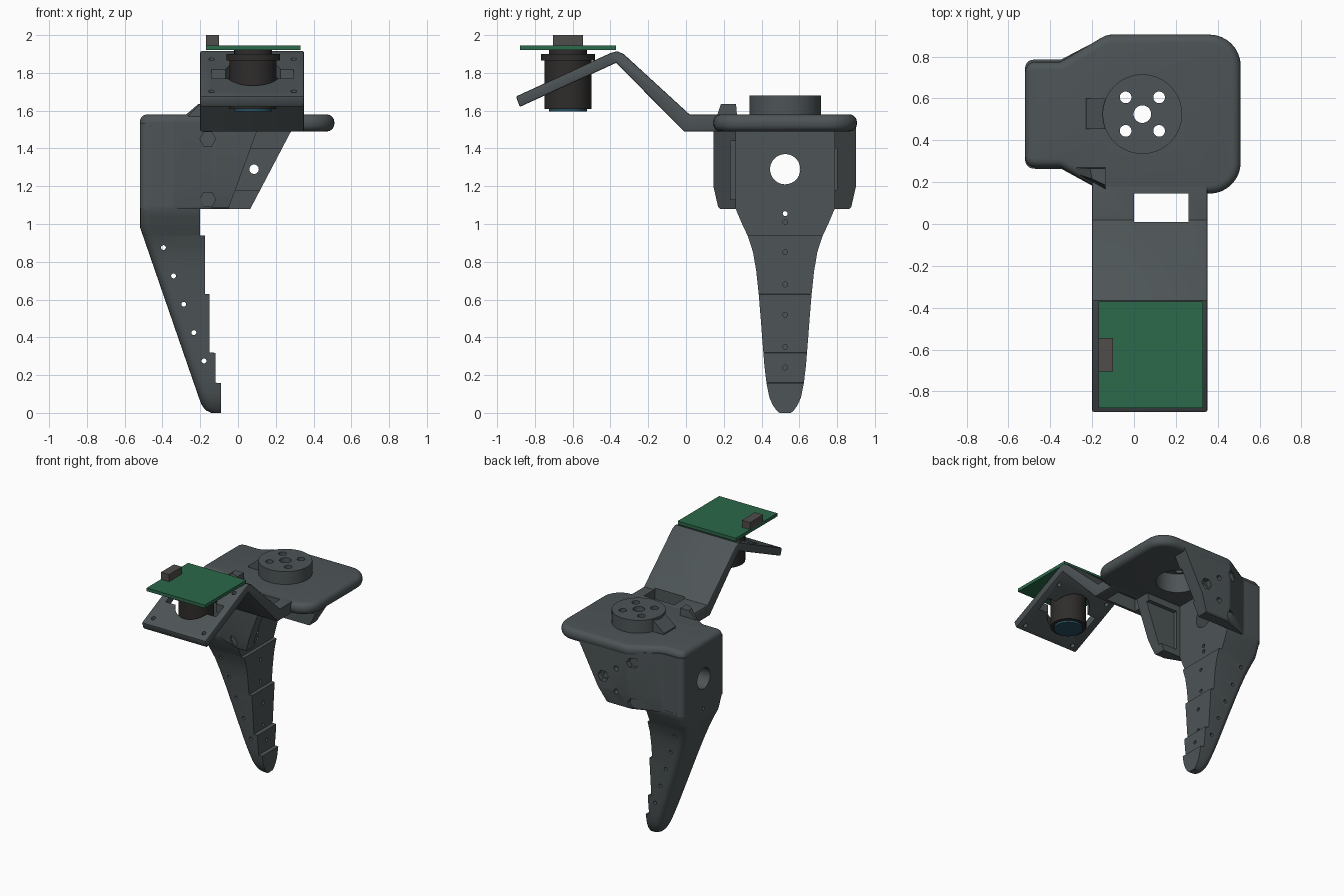
import bpy, bmesh
from math import sin, cos, pi, radians
from mathutils import Vector

if "Cube" in bpy.data.objects:
    bpy.data.objects.remove(bpy.data.objects["Cube"])


def material(name, rgb):
    m = bpy.data.materials.new(name)
    m.diffuse_color = (*rgb, 1)
    m.use_nodes = True
    m.node_tree.nodes["Principled BSDF"].inputs["Base Color"].default_value = m.diffuse_color
    return m


SLATE = material("slate", (0.075, 0.09, 0.095))
GREEN = material("board_green", (0.025, 0.14, 0.07))
BLACK = material("lens_black", (0.028, 0.026, 0.025))
BROWN = material("connector_grey", (0.08, 0.075, 0.072))
GLASS = material("glass_blue", (0.02, 0.08, 0.12))


def loft(name, rings, mat=SLATE):
    """Closed skin over rings holding equal numbers of 3D points."""
    bm = bmesh.new()
    vs = [[bm.verts.new(p) for p in ring] for ring in rings]
    n = len(rings[0])
    for a, b in zip(vs, vs[1:]):
        for i in range(n):
            j = (i + 1) % n
            bm.faces.new((a[i], a[j], b[j], b[i]))
    bm.faces.new(vs[0][::-1])
    bm.faces.new(vs[-1])
    bmesh.ops.recalc_face_normals(bm, faces=bm.faces)
    me = bpy.data.meshes.new(name)
    bm.to_mesh(me)
    bm.free()
    ob = bpy.data.objects.new(name, me)
    bpy.context.collection.objects.link(ob)
    me.materials.append(mat)
    return ob


def prism(name, pts, axis, lo, hi, mat=SLATE):
    put = {'x': lambda p, t: (t, p[0], p[1]), 'y': lambda p, t: (p[0], t, p[1]),
           'z': lambda p, t: (p[0], p[1], t)}[axis]
    return loft(name, [[put(p, t) for p in pts] for t in (lo, hi)], mat)


def box(name, x0, x1, y0, y1, z0, z1, mat=SLATE):
    return prism(name, [(x0, y0), (x1, y0), (x1, y1), (x0, y1)], 'z', z0, z1, mat)


def rod(name, c, r, axis, lo, hi, n=32, mat=SLATE):
    pts = [(c[0] + r * cos(2 * pi * i / n), c[1] + r * sin(2 * pi * i / n)) for i in range(n)]
    return prism(name, pts, axis, lo, hi, mat)


def rounded(pts, seg=8):
    """Outline from (x, y, radius) corners."""
    out = []
    for i, (x, y, r) in enumerate(pts):
        p = Vector((x, y))
        if r == 0:
            out.append(p)
            continue
        u = (Vector(pts[i - 1][:2]) - p).normalized()
        v = (Vector(pts[(i + 1) % len(pts)][:2]) - p).normalized()
        ang = u.angle(v)
        c = p + (u + v).normalized() * r / sin(ang / 2)
        d = r * cos(ang / 2) / sin(ang / 2)
        a, b, th = p + u * d - c, p + v * d - c, pi - ang
        out += [c + (a * sin((1 - k / seg) * th) + b * sin(k / seg * th)) / sin(th) for k in range(seg + 1)]
    return out


def apply_mods(ob):
    dg = bpy.context.evaluated_depsgraph_get()
    ob.data = bpy.data.meshes.new_from_object(ob.evaluated_get(dg))
    ob.modifiers.clear()


def bevel(ob, width, seg, angle=60):
    m = ob.modifiers.new("bevel", 'BEVEL')
    m.width, m.segments, m.angle_limit = width, seg, radians(angle)
    m.limit_method = 'ANGLE'
    apply_mods(ob)


def cut(ob, *cutters):
    for c in cutters:
        m = ob.modifiers.new("cut", 'BOOLEAN')
        m.operation, m.object, m.solver = 'DIFFERENCE', c, 'EXACT'
    apply_mods(ob)
    for c in cutters:
        bpy.data.objects.remove(c)


HUB = (0.04, 0.525)
recess = lambda: rod("cutter", HUB, 0.155, 'z', 1.3, 1.64, 48)

# top plate with rounded rim
plate = prism("top_plate", rounded([
    (-0.52, 0.27, .05), (-0.35, 0.27, .04), (-0.13, 0.145, .06), (0.51, 0.145, .15),
    (0.51, 0.905, .15), (-0.13, 0.905, .1), (-0.35, 0.775, .04), (-0.52, 0.775, .05)]), 'z', 1.49, 1.58)
bevel(plate, 0.044, 5)
cut(plate, recess())

# round mounting hub with screw holes, and its ramp
hub = rod("mounting_hub", HUB, 0.19, 'z', 1.5, 1.68, 64)
holes = [rod("cutter", (HUB[0] + sx * .08, HUB[1] + sy * .08), 0.028, 'z', 1.6, 1.75, 24)
         for sx in (-1, 1) for sy in (-1, 1)]
cut(hub, recess(), rod("cutter", HUB, 0.042, 'z', 1.6, 1.75, 32), *holes)
prism("hub_ramp", [(-0.23, 1.57), (-0.23, 1.59), (-0.135, 1.67), (-0.13, 1.57)], 'y', 0.455, 0.6)

# small wedge on the plate corner
wedge = loft("corner_wedge", [
    [(-0.28, 0.27, 1.5), (-0.26, 0.235, 1.5), (-0.135, 0.165, 1.5), (-0.135, 0.27, 1.5)],
    [(-0.28, 0.27, 1.575), (-0.26, 0.235, 1.575), (-0.135, 0.165, 1.575), (-0.135, 0.27, 1.575)],
    [(-0.21, 0.265, 1.635), (-0.2, 0.215, 1.635), (-0.135, 0.185, 1.635), (-0.135, 0.265, 1.635)]])


# housing: solid block with two cheeks, open to the right
def housing_ring(z, inset):
    lo, hi = 0.145 + inset, 0.9 - inset
    return [(p.x, p.y, z) for p in rounded([
        (-0.52, 0.265, .04), (-0.35, 0.265, .04), (-0.13, lo, .06), (0.5, lo, 0),
        (0.5, hi, 0), (-0.13, hi, .06), (-0.35, 0.785, .04), (-0.52, 0.785, .04)])]


housing = loft("housing", [housing_ring(1.08, .035), housing_ring(1.09, .025),
                           housing_ring(1.2, 0), housing_ring(1.535, 0)])
cut(housing,
    box("cutter", -0.2, 0.7, 0.265, 0.785, 1.0, 1.6),
    prism("cutter", [(-0.08, 1.0), (0.8, 1.0), (0.8, 1.6), (0.14, 1.6)], 'y', 0.0, 0.5),
    prism("cutter", [(0.023, 1.0), (0.8, 1.0), (0.8, 1.6), (0.338, 1.6)], 'y', 0.5, 1.1),
    box("cutter", -0.17, 0.5, 0.235, 0.4, 1.13, 1.44),
    box("cutter", -0.1, 0.5, 0.7, 0.8, 1.18, 1.4),
    rod("cutter", (0.525, 1.29), 0.08, 'x', -0.7, 0, 40),
    rod("cutter", (0.085, 1.29), 0.025, 'y', 0.7, 1.0, 20),
    rod("cutter", (0.085, 1.29), 0.045, 'y', 0.86, 1.0, 6),
    *[rod("cutter", (-0.16, z), 0.042, 'y', y, y + .2, 6) for z in (1.13, 1.45) for y in (0.0, 0.86)],
    *[rod("cutter", (-0.03, z), 0.02, 'y', 0.86, 1.0, 16) for z in (1.2, 1.38)])


# finger: tapered and stepped, rounded along the back
def interp(table, z):
    for (z0, a), (z1, b) in zip(table, table[1:]):
        if z <= z1:
            return a + (b - a) * (z - z0) / (z1 - z0)
    return table[-1][1]


HALF = [(0, .03), (.012, .045), (.04, .065), (.08, .083), (.15, .098), (.25, .11), (.4, .122), (.6, .137),
        (.75, .153), (.85, .17), (.93, .195), (1.0, .228), (1.08, .262), (1.12, .262)]
BACK = [(0, -.14), (.01, -.165), (.03, -.186), (.06, -.2), (.98, -.518), (1.12, -.518)]
STEPS = [(.159, -.09), (.319, -.12), (.629, -.15), (.939, -.175), (2, -.2)]
rings = []
for z in (0, .012, .025, .04, .06, .08, .11, .158, .16, .25, .318, .32, .4, .5, .628, .63, .69, .75,
          .8, .85, .89, .938, .94, .98, 1.0, 1.04, 1.08, 1.1):
    w, xb = interp(HALF, z), interp(BACK, z)
    xf = next(x for top, x in STEPS if z < top)
    r = min(.05, w * .8, (xf - xb) * .6)
    ring = [(xf, HUB[1] - w, z), (xf, HUB[1] + w, z)]
    for side, start in ((1, 90), (-1, 180)):
        for k in range(6):
            a = radians(start + 18 * k)
            ring.append((xb + r + r * cos(a), HUB[1] + side * (w - r) + r * sin(a), z))
    rings.append(ring)
finger = loft("finger", rings)
cut(finger,
    *[rod("cutter", (-0.395 + .0538 * i, 0.875 - .15 * i), 0.013, 'y', 0.1, 1.0, 16) for i in range(5)],
    *[rod("cutter", (HUB[1], z), 0.013, 'x', -0.24, 0, 16) for z in (.35, .52, .68, .85, 1.01)],
    rod("cutter", (HUB[1], .24), 0.013, 'x', -0.15, 0, 16),
    rod("cutter", (HUB[1], 1.055), 0.013, 'x', -0.7, 0, 16))

# bent camera arm with window, lens opening and screw holes
arm = prism("camera_arm", [
    (0.22, 1.579), (0.02, 1.579), (-0.33, 1.9), (-0.365, 1.915), (-0.4, 1.905), (-0.9, 1.675),
    (-0.88, 1.62), (-0.37, 1.853), (-0.01, 1.49), (0.22, 1.49)], 'x', -0.2, 0.35)
bevel(arm, 0.008, 2, 70)
LENS = (0.08, -0.625)
cut(arm,
    box("cutter", 0.0, 0.26, 0.01, 0.145, 1.4, 1.7),
    box("cutter", -0.14, 0.295, -0.69, -0.59, 1.5, 2.0),
    rod("cutter", LENS, 0.15, 'z', 1.5, 2.0, 40),
    *[rod("cutter", (x, y), 0.015, 'z', 1.5, 2.0, 16) for x in (-0.14, 0.295) for y in (-0.47, -0.84)])

# camera: circuit board, connector, lens
box("circuit_board", -0.17, 0.33, -0.88, -0.37, 1.92, 1.945, GREEN)
box("connector", -0.17, -0.1, -0.705, -0.545, 1.945, 2.0, BROWN)
rod("lens_flange", LENS, 0.142, 'z', 1.865, 1.9, 48, BLACK)
rod("lens_barrel", LENS, 0.125, 'z', 1.61, 1.87, 48, BLACK)
rod("lens_mount", LENS, 0.1, 'z', 1.89, 1.925, 32, BLACK)
rod("lens_glass", LENS, 0.1, 'z', 1.595, 1.615, 48, GLASS)

# smooth shading with crisp edges
bpy.ops.object.select_all(action='SELECT')
bpy.context.view_layer.objects.active = plate
bpy.ops.object.shade_smooth_by_angle(angle=radians(30))
